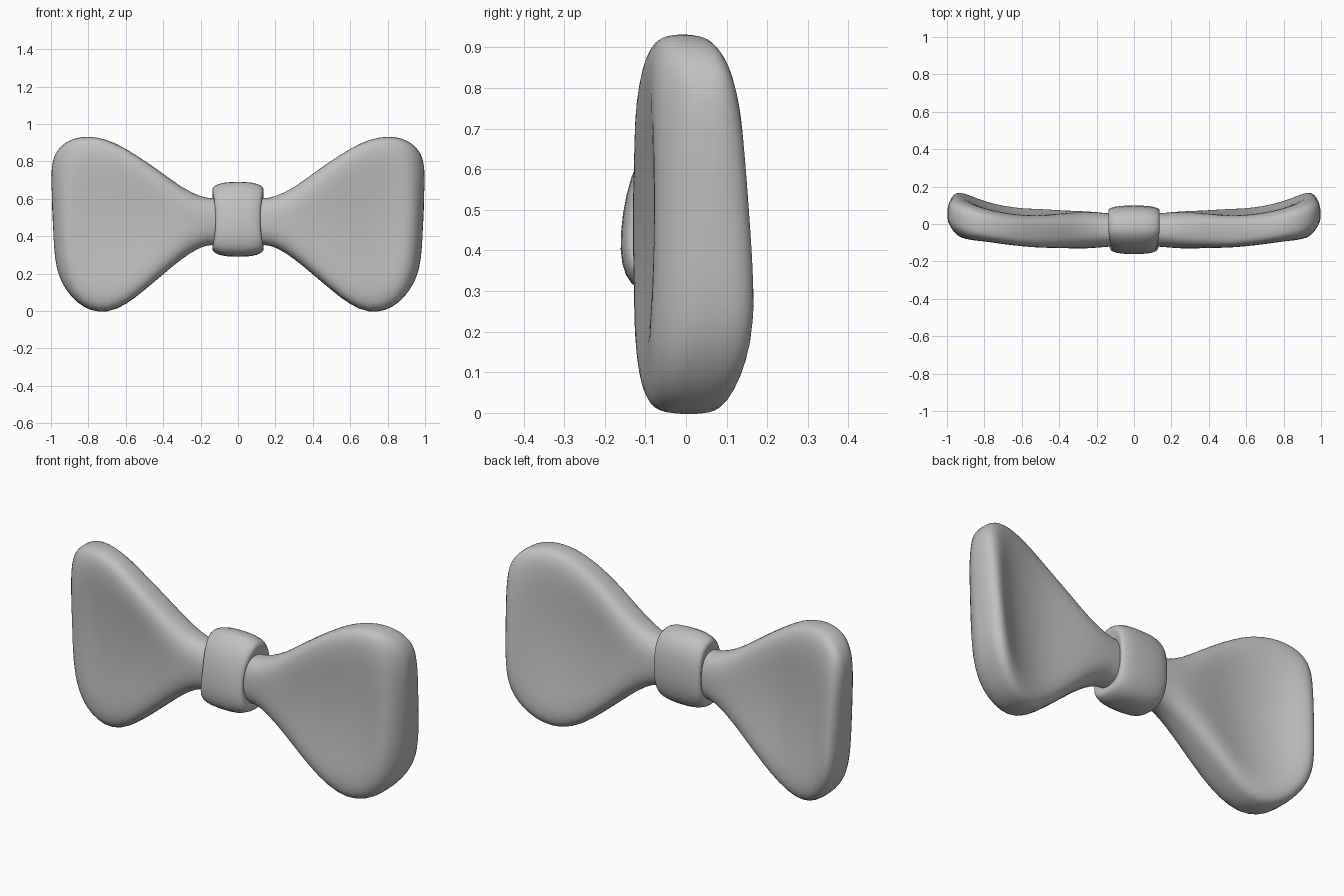
import bpy, bmesh, math

cube = bpy.data.objects.get("Cube")
if cube:
    bpy.data.objects.remove(cube, do_unlink=True)

fabric = bpy.data.materials.new("grey fabric")
fabric.use_nodes = True
GREY = (0.53, 0.53, 0.53, 1)
fabric.diffuse_color = GREY
fabric.node_tree.nodes["Principled BSDF"].inputs["Base Color"].default_value = GREY


def power(value, exponent):
    return math.copysign(abs(value) ** exponent, value)


def loft(name, rings):
    """Skin a list of closed rings and cap both ends."""
    bm = bmesh.new()
    loops = [[bm.verts.new(p) for p in ring] for ring in rings]
    n = len(loops[0])
    for a, b in zip(loops, loops[1:]):
        for i in range(n):
            j = (i + 1) % n
            bm.faces.new((a[i], a[j], b[j], b[i]))
    bm.faces.new(loops[0][::-1])
    bm.faces.new(loops[-1])
    bmesh.ops.recalc_face_normals(bm, faces=bm.faces)
    mesh = bpy.data.meshes.new(name)
    bm.to_mesh(mesh)
    bm.free()
    mesh.materials.append(fabric)
    obj = bpy.data.objects.new(name, mesh)
    bpy.context.collection.objects.link(obj)
    bpy.ops.object.select_all(action="DESELECT")
    obj.select_set(True)
    bpy.context.view_layer.objects.active = obj
    bpy.ops.object.shade_smooth()
    soften = obj.modifiers.new("Soften", "SUBSURF")
    soften.levels = soften.render_levels = 1
    return obj


def wing_ring(x, top, bottom, front, back, dish, count=36):
    """Upright section, fuller at the foot and hollowed on both faces."""
    spread = min(1, max(0, (x - 0.15) / 0.35))
    exponent = 0.85 - 0.28 * spread
    ring = []
    for i in range(count):
        a = math.tau * i / count
        up = power(math.cos(a), exponent)
        side = power(math.sin(a), exponent)
        z = (top + bottom) / 2 + up * (top - bottom) / 2
        y_mid, half = (front + back) / 2, (back - front) / 2
        hollow = 1 - dish * (1 - up * up) ** 1.2
        taper = 1 - spread * (0.02 + 0.13 * up)
        lean = -0.012 * up * spread
        y = y_mid + half * side * hollow * taper + lean
        slant = 0.04 * (z - 0.65) * max(0, (x - 0.7) / 0.3)
        ring.append((x + slant, y, z))
    return ring


# Wings: distance out, top, bottom, front, back, hollow depth
stations = [
    (0.05, 0.60, 0.355, -0.12, 0.055, 0),
    (0.13, 0.60, 0.355, -0.12, 0.055, 0),
    (0.20, 0.61, 0.345, -0.128, 0.065, 0),
    (0.30, 0.66, 0.28, -0.145, 0.08, 0.1),
    (0.40, 0.735, 0.195, -0.155, 0.09, 0.24),
    (0.50, 0.805, 0.11, -0.16, 0.095, 0.36),
    (0.60, 0.87, 0.03, -0.155, 0.10, 0.43),
    (0.70, 0.92, -0.012, -0.145, 0.115, 0.45),
    (0.80, 0.938, 0.0, -0.13, 0.138, 0.42),
    (0.87, 0.925, 0.04, -0.118, 0.157, 0.28),
    (0.92, 0.90, 0.09, -0.095, 0.167, 0.12),
    (0.96, 0.86, 0.15, -0.055, 0.162, 0),
    (0.985, 0.81, 0.22, -0.01, 0.14, 0),
    (0.998, 0.73, 0.32, 0.025, 0.10, 0),
]
wings = loft("wings", [wing_ring(*s) for s in stations])
mirror = wings.modifiers.new("Other side", "MIRROR")
mirror.use_axis[0] = True
mirror.use_mirror_merge = False


def knot_ring(x, scale, count=16):
    """Rounded band section that bulges forward below the middle."""
    ring = []
    for i in range(count):
        a = math.tau * i / count
        up, side = power(math.cos(a), 0.8), power(math.sin(a), 0.75)
        lean = 0.03 * up if side < 0 else 0
        # The band pinches in at the middle of the front face
        pinch = 1 - 0.14 * max(0, -side) * (1 - up * up)
        ring.append((x * pinch, -0.028 + 0.13 * side * scale + lean,
                     0.49 + 0.205 * up * scale))
    return ring


# Knot: distance along the tie and section size
knot_side = [(0.125, 0.66), (0.142, 0.78), (0.13, 0.9), (0.075, 0.99)]
knot_profile = [(-x, s) for x, s in knot_side] + [(0, 1)] + knot_side[::-1]
loft("knot", [knot_ring(x, s) for x, s in knot_profile])
